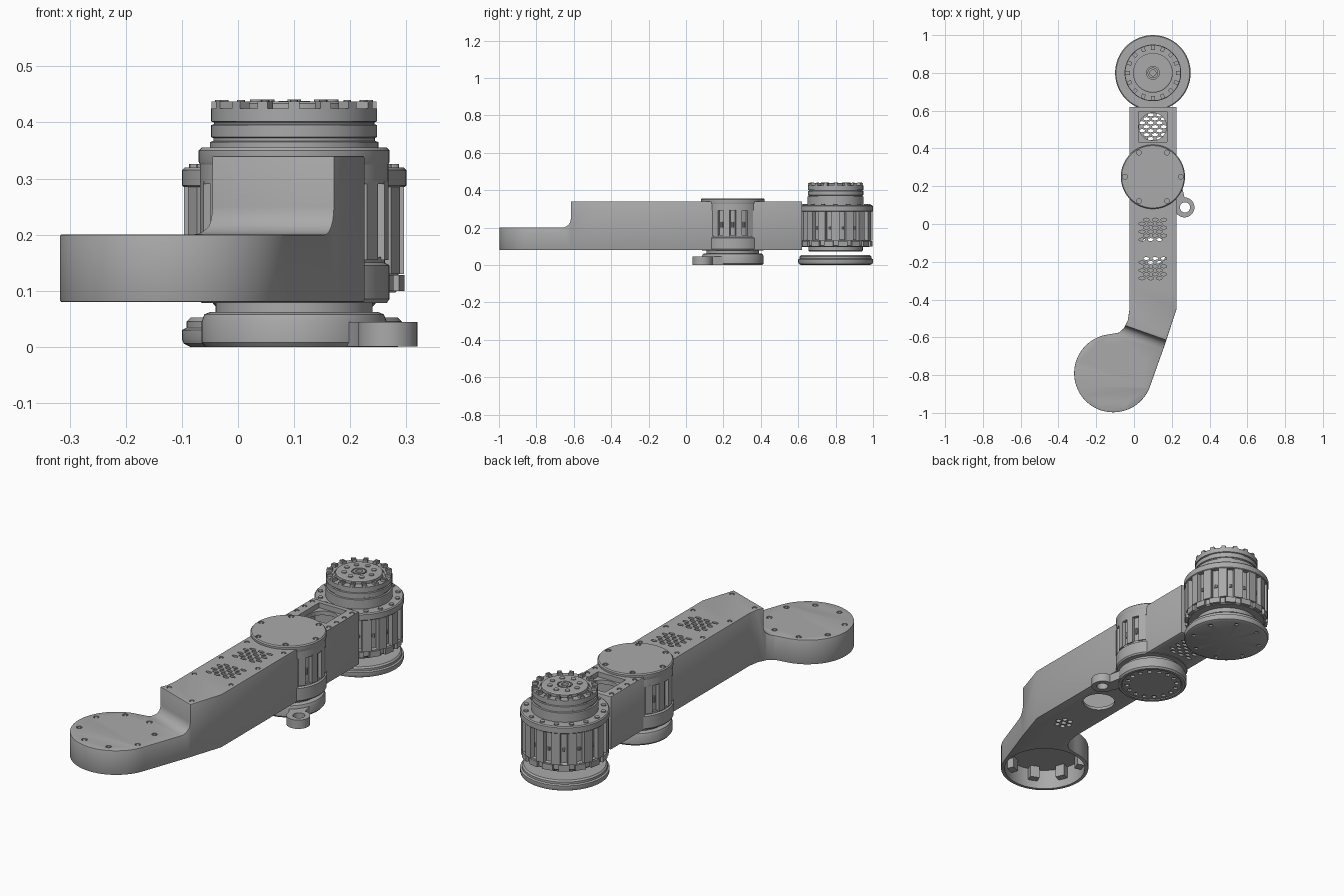
import bpy, bmesh
from math import sin, cos, pi, radians
from mathutils import Matrix, Vector

if "Cube" in bpy.data.objects:
    bpy.data.objects.remove(bpy.data.objects["Cube"])

grey = bpy.data.materials.new("machined_grey")
grey.use_nodes = True
grey.diffuse_color = (0.4, 0.4, 0.4, 1)
grey.node_tree.nodes["Principled BSDF"].inputs["Base Color"].default_value = grey.diffuse_color

MOTOR, JOINT, LOBE = (0.1, 0.8), (0.1, 0.25), (-0.11, -0.79)
parts = []


def make(name, bm):
    """Turn a bmesh into an object."""
    bmesh.ops.recalc_face_normals(bm, faces=bm.faces[:])
    me = bpy.data.meshes.new(name)
    bm.to_mesh(me)
    bm.free()
    me.materials.append(grey)
    ob = bpy.data.objects.new(name, me)
    bpy.context.scene.collection.objects.link(ob)
    parts.append(ob)
    return ob


def add_cyl(bm, x, y, z0, z1, r, n=16, stretch=1):
    m = Matrix.Translation((x, y, (z0 + z1) / 2)) @ Matrix.Diagonal((stretch, 1, 1, 1))
    bmesh.ops.create_cone(bm, cap_ends=True, segments=n, radius1=r, radius2=r, depth=z1 - z0, matrix=m)


def add_box(bm, x0, x1, y0, y1, z0, z1, turn=Matrix()):
    m = Matrix.Translation(((x0 + x1) / 2, (y0 + y1) / 2, (z0 + z1) / 2))
    bmesh.ops.create_cube(bm, size=1, matrix=turn @ m @ Matrix.Diagonal((x1 - x0, y1 - y0, z1 - z0, 1)))


def add_prism(bm, outline, z0, z1):
    face = bm.faces.new([bm.verts.new((x, y, z0)) for x, y in outline])
    ext = bmesh.ops.extrude_face_region(bm, geom=[face])["geom"]
    bmesh.ops.translate(bm, verts=[v for v in ext if isinstance(v, bmesh.types.BMVert)], vec=(0, 0, z1 - z0))


def circle(centre, n, r, phase=0.0):
    return [(centre[0] + r * cos(2 * pi * (i + phase) / n),
             centre[1] + r * sin(2 * pi * (i + phase) / n)) for i in range(n)]


def holes(points, z0, z1, r, n=12, stretch=1):
    bm = bmesh.new()
    for x, y in points:
        add_cyl(bm, x, y, z0, z1, r, n, stretch)
    return bm


def blocks(name, centre, n, r0, r1, width, z0, z1, phase=0.0):
    """Ring of radial blocks."""
    bm = bmesh.new()
    for i in range(n):
        turn = Matrix.Translation((*centre, 0)) @ Matrix.Rotation(2 * pi * (i + phase) / n, 4, "Z")
        add_box(bm, r0, r1, -width / 2, width / 2, z0, z1, turn)
    return make(name, bm)


def lathe(name, centre, profile, n=64):
    """Spin (radius, height) points, starting and ending on the axis."""
    bm = bmesh.new()
    vs = [bm.verts.new((r, 0, z)) for r, z in profile]
    es = [bm.edges.new(p) for p in zip(vs, vs[1:])]
    bmesh.ops.spin(bm, geom=vs + es, cent=(0, 0, 0), axis=(0, 0, 1), angle=2 * pi, steps=n)
    bmesh.ops.remove_doubles(bm, verts=bm.verts[:], dist=1e-5)
    bmesh.ops.translate(bm, verts=bm.verts[:], vec=(*centre, 0))
    return make(name, bm)


def apply(ob):
    ev = ob.evaluated_get(bpy.context.evaluated_depsgraph_get())
    me = bpy.data.meshes.new_from_object(ev)
    ob.modifiers.clear()
    ob.data = me


def cut(ob, bm):
    cutter = make("cutter", bm)
    mod = ob.modifiers.new("cut", "BOOLEAN")
    mod.operation, mod.solver, mod.object = "DIFFERENCE", "EXACT", cutter
    apply(ob)
    parts.remove(cutter)
    bpy.data.objects.remove(cutter)


def vent(cx, cy, cols, rows, dx=0.046, dy=0.021):
    return [(cx + (c - (cols - 1) / 2 + (0.25 if r % 2 else -0.25)) * dx, cy + (r - (rows - 1) / 2) * dy)
            for r in range(rows) for c in range(cols)]


# Arm: one outline with a round lobe, stepped down at the front
outline = [(0.225, 0.62), (-0.025, 0.62), (-0.025, -0.46), (-0.033, -0.51), (-0.052, -0.55), (-0.08, -0.575)]
outline += [(LOBE[0] + 0.207 * cos(radians(a)), LOBE[1] + 0.207 * sin(radians(a))) for a in range(96, 344, 6)]
outline += [(0.17, -0.62), (0.225, -0.45)]
bm = bmesh.new()
add_prism(bm, outline, 0.08, 0.34)
arm = make("arm", bm)

# Step with a concave fillet
step = [(0, 0.5), (0, 0.25)]
step += [(0.05 - 0.05 * cos(radians(a)), 0.25 - 0.05 * sin(radians(a))) for a in range(15, 91, 15)]
step += [(0.7, 0.2), (0.7, 0.5)]
along = Vector((-0.21, 0.075, 0)).normalized()
out = Vector((-along.y, along.x, 0))
if out.y > 0:
    out = -out
bm = bmesh.new()
start = Vector((0.065, -0.578, 0))
face = bm.faces.new([bm.verts.new(start + out * d + Vector((0, 0, z)) - along * 0.5) for d, z in step])
ext = bmesh.ops.extrude_face_region(bm, geom=[face])["geom"]
bmesh.ops.translate(bm, verts=[v for v in ext if isinstance(v, bmesh.types.BMVert)], vec=along)
cut(arm, bm)
bev = arm.modifiers.new("bevel", "BEVEL")
bev.width, bev.segments, bev.limit_method, bev.angle_limit = 0.007, 2, "ANGLE", radians(50)
apply(arm)

# Hollow inside of arm and lobe
bm = bmesh.new()
add_box(bm, 0, 0.2, -0.45, 0.06, 0.095, 0.325)
add_box(bm, 0, 0.2, 0.43, 0.6, 0.095, 0.295)
add_cyl(bm, *LOBE, 0.05, 0.18, 0.19, 64)
cut(arm, bm)
# Recessed top plate, floor openings
bm = holes([(0.1, -0.14)], 0.06, 0.11, 0.075, 40)
add_box(bm, 0.025, 0.175, 0.435, 0.595, 0.315, 0.4)
for x, y in circle((0.1, -0.4), 6, 0.032) + [(0.1, -0.4)]:
    add_cyl(bm, x, y, 0.06, 0.11, 0.012)
for x, y in vent(0.1, 0.515, 3, 7):
    add_cyl(bm, x, y, 0.06, 0.11, 0.009, 6, 2)
cut(arm, bm)
# Round port, vents and screw holes
arm_screws = [(x, y) for x in (0, 0.2) for y in (0.07, -0.13, -0.34)] + [(-0.01, -0.52), (0.155, -0.58)]
rail_screws = [(x, y) for x in (-0.008, 0.208) for y in (0.41, 0.47, 0.53, 0.59)]
lobe_screws = circle((-0.11, -0.785), 8, 0.172, 0.5)
bm = holes([(0.1, 0.515)], 0.27, 0.4, 0.073, 40)
for cy in (-0.03, -0.235):
    for x, y in vent(0.1, cy, 3, 6):
        add_cyl(bm, x, y, 0.31, 0.4, 0.0085, 6, 2)
for x, y in arm_screws + rail_screws:
    add_cyl(bm, x, y, 0.333, 0.4, 0.011)
for x, y in lobe_screws:
    add_cyl(bm, x, y, 0.194, 0.3, 0.013)
cut(arm, bm)
make("arm_screw_heads", holes(arm_screws + rail_screws, 0.325, 0.338, 0.007))
make("lobe_screw_heads", holes(lobe_screws, 0.185, 0.199, 0.008))
blocks("lobe_inner_tabs", LOBE, 8, 0.155, 0.195, 0.045, 0.12, 0.185, 0.5)

# Middle joint motor
lathe("joint_housing", JOINT, [(0, 0.06), (0.14, 0.06), (0.14, 0.078), (0.165, 0.078), (0.17, 0.085), (0.17, 0.145),
      (0.162, 0.15), (0.162, 0.16), (0.152, 0.16), (0.152, 0.29), (0.168, 0.29), (0.168, 0.33), (0, 0.33)])
blocks("joint_ribs", JOINT, 16, 0.14, 0.168, 0.034, 0.155, 0.295, 0.5)
make("joint_side_screws", holes(circle(JOINT, 16, 0.153), 0.2, 0.23, 0.006, 8))
cap = lathe("joint_cap", JOINT, [(0, 0.325), (0.168, 0.325), (0.17, 0.33), (0.17, 0.35), (0.165, 0.355), (0, 0.355)])
cap_screws = circle(JOINT, 6, 0.148)
cut(cap, holes(cap_screws, 0.347, 0.4, 0.013))
make("cap_screw_heads", holes(cap_screws, 0.34, 0.354, 0.008))

# Joint base with a cable ear
base = lathe("joint_base", JOINT, [(0, 0.004), (0.14, 0.004), (0.145, 0), (0.158, 0), (0.165, 0.008), (0.165, 0.045),
             (0.16, 0.058), (0.15, 0.062), (0, 0.062)])
cut(base, holes(circle(JOINT, 16, 0.118), -0.02, 0.014, 0.011))
bm = bmesh.new()
add_prism(bm, circle((0.267, 0.088), 32, 0.053)[-10:] + circle((0.267, 0.088), 32, 0.053)[:9]
          + [(0.25, 0.22), (0.19, 0.13)] + circle((0.267, 0.088), 32, 0.053)[16:22], 0.001, 0.044)
ear = make("cable_ear", bm)
cut(ear, holes([(0.27, 0.088)], -0.02, 0.1, 0.027, 24))

# Rear motor body
lathe("motor_body", MOTOR, [(0, 0.072), (0.14, 0.072), (0.145, 0.077), (0.145, 0.097), (0.18, 0.097), (0.186, 0.103),
      (0.186, 0.13), (0.176, 0.135), (0.176, 0.285), (0.197, 0.285), (0.2, 0.288), (0.2, 0.315), (0.195, 0.32),
      (0.15, 0.32), (0.15, 0.365), (0.144, 0.367), (0.144, 0.372), (0.148, 0.374), (0.148, 0.395), (0.143, 0.397),
      (0.143, 0.4), (0.148, 0.402), (0.148, 0.425), (0.112, 0.425), (0.112, 0.418), (0.105, 0.418), (0.105, 0.434),
      (0.1, 0.437), (0.034, 0.437), (0.034, 0.428), (0.028, 0.428), (0.028, 0.438), (0.016, 0.438), (0.016, 0.415),
      (0, 0.415)])
blocks("motor_ribs", MOTOR, 16, 0.165, 0.196, 0.042, 0.13, 0.29)
blocks("motor_lower_lugs", MOTOR, 16, 0.17, 0.196, 0.05, 0.1, 0.128, 0.5)
blocks("motor_top_teeth", MOTOR, 16, 0.122, 0.147, 0.02, 0.42, 0.437)
make("flange_screws", holes(circle(MOTOR, 16, 0.176), 0.315, 0.326, 0.011))
make("tooth_screws", holes(circle(MOTOR, 16, 0.134), 0.43, 0.44, 0.007))
make("output_bolts", holes(circle(MOTOR, 8, 0.067), 0.43, 0.441, 0.012))
make("motor_side_screws", holes(circle(MOTOR, 16, 0.177, 0.5), 0.19, 0.205, 0.007, 8))

# Rear motor base plate
plate = lathe("motor_base_plate", MOTOR, [(0, 0), (0.185, 0), (0.197, 0.006), (0.2, 0.014), (0.2, 0.03), (0.192, 0.034),
              (0.192, 0.045), (0.185, 0.052), (0, 0.052)])
cut(plate, holes(circle(MOTOR, 8, 0.162, 0.5), -0.02, 0.008, 0.01))

# Smooth shading with sharp edges
bpy.ops.object.select_all(action="DESELECT")
for ob in parts:
    ob.select_set(True)
bpy.context.view_layer.objects.active = arm
bpy.ops.object.shade_smooth_by_angle(angle=radians(30))
